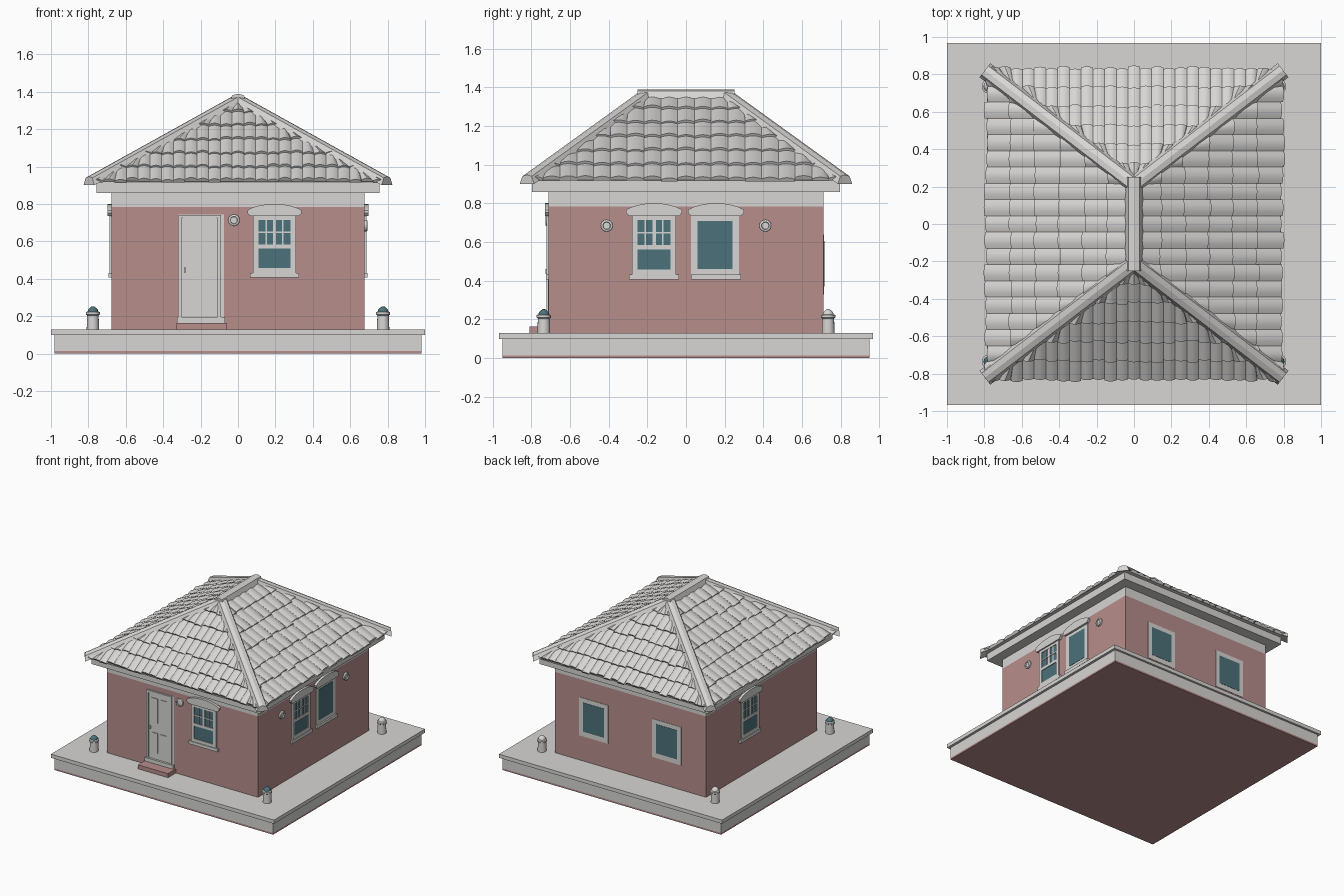
import bpy, bmesh, math, random
from mathutils import Vector, Matrix

if "Cube" in bpy.data.objects:
    bpy.data.objects.remove(bpy.data.objects["Cube"])

random.seed(4)


def material(name, rgb):
    m = bpy.data.materials.new(name)
    m.diffuse_color = (*rgb, 1)
    m.use_nodes = True
    m.node_tree.nodes["Principled BSDF"].inputs["Base Color"].default_value = m.diffuse_color
    return m


GREY = material("pale grey", (0.68, 0.67, 0.66))
PINK = material("dusty pink", (0.47, 0.27, 0.26))
TEAL = material("teal glass", (0.07, 0.165, 0.195))


def finish(name, bm, mat, turn=0, smooth=False):
    bmesh.ops.recalc_face_normals(bm, faces=bm.faces)
    bm.transform(Matrix.Rotation(math.radians(turn), 4, 'Z'))
    me = bpy.data.meshes.new(name)
    bm.to_mesh(me)
    bm.free()
    me.materials.append(mat)
    ob = bpy.data.objects.new(name, me)
    bpy.context.collection.objects.link(ob)
    if smooth:
        bpy.ops.object.select_all(action='DESELECT')
        ob.select_set(True)
        bpy.context.view_layer.objects.active = ob
        bpy.ops.object.shade_smooth_by_angle(angle=math.radians(40))
    return ob


def box(name, x, y, z, mat, turn=0):
    bm = bmesh.new()
    bmesh.ops.create_cube(bm, size=1)
    for v in bm.verts:
        v.co = [(a + b) / 2 + c * (b - a) for c, (a, b) in zip(v.co, (x, y, z))]
    return finish(name, bm, mat, turn)


def slab(name, hx, hy, z0, z1, mat):
    return box(name, (-hx, hx), (-hy, hy), (z0, z1), mat)


def loft(name, rings, mat, turn=0, smooth=False):
    bm = bmesh.new()
    rows = [[bm.verts.new(p) for p in ring] for ring in rings]
    n = len(rows[0])
    for a, b in zip(rows, rows[1:]):
        for i in range(n):
            bm.faces.new((a[i], a[(i + 1) % n], b[(i + 1) % n], b[i]))
    bm.faces.new(rows[0])
    bm.faces.new(rows[-1])
    return finish(name, bm, mat, turn, smooth)


# Plinth, walls and eaves
slab("plinth_foot", 0.98, 0.95, 0, 0.014, PINK)
slab("plinth", 0.98, 0.95, 0.014, 0.1, GREY)
slab("plinth_top", 1.0, 0.967, 0.1, 0.13, GREY)
WX, WY = 0.677, 0.71
slab("walls", WX, WY, 0.13, 0.785, PINK)
slab("wall_top_band", WX, WY, 0.785, 0.86, GREY)
slab("eaves_box", 0.757, 0.795, 0.86, 0.918, GREY)

# Roof core
EX, EY, RY, Z0, Z1 = 0.785, 0.825, 0.21, 0.918, 1.358
bm = bmesh.new()
for p in [(sx * EX, sy * EY, Z0) for sx in (-1, 1) for sy in (-1, 1)] + [(0, -RY, Z1), (0, RY, Z1)]:
    bm.verts.new(p)
bmesh.ops.convex_hull(bm, input=bm.verts)
finish("roof_core", bm, GREY)


# Overlapping arched tiles on one slope, clipped to its outline
def tiles(name, turn, eave, top, w0, w1, courses, width):
    bm = bmesh.new()
    normal = Vector((0, -(Z1 - Z0), eave - top)).normalized()

    def point(t, u, h):
        half = w0 + (w1 - w0) * t
        u = max(-half, min(half, u))
        return Vector((u, -(eave + (top - eave) * t), Z0 + (Z1 - Z0) * t)) + normal * h

    count = round(2 * w0 / width)
    width = 2 * w0 / count
    seg = 4
    for c in range(courses):
        for k in range(count):
            u0 = -w0 + k * width
            half = w0 + (w1 - w0) * c / courses
            if u0 >= half or u0 + width <= -half:
                continue
            t0 = c / courses + random.uniform(-0.012, 0.012)
            t1 = (c + 1) / courses + 0.015
            lift = 0.013 + random.uniform(-0.003, 0.003)
            rows = []
            for i in range(seg + 1):
                u = u0 + width * i / seg
                arch = 0.011 * math.sin(math.pi * i / seg)
                rows.append([bm.verts.new(point(t0, u, 0)),
                             bm.verts.new(point(t0, u, lift + arch)),
                             bm.verts.new(point(min(t1, 1), u, 0.002 + arch * 0.8))])
            for a, b in zip(rows, rows[1:]):
                bm.faces.new((a[0], b[0], b[1], a[1]))
                bm.faces.new((a[1], b[1], b[2], a[2]))
    bmesh.ops.dissolve_degenerate(bm, dist=1e-5, edges=bm.edges)
    finish(name, bm, GREY, turn, True)


for side, turn in (("front", 0), ("back", 180)):
    tiles(side + "_tiles", turn, EY, RY, EX, 0, 6, 0.062)
for side, turn in (("right", 90), ("left", -90)):
    tiles(side + "_tiles", turn, EX, 0, EY, RY, 6, 0.085)


# Hip and ridge caps
def cap(name, p, q):
    p, q = Vector(p), Vector(q)
    across = (q - p).cross(Vector((0, 0, 1))).normalized()
    shape = [(-0.047, -0.015), (-0.03, 0.024), (0, 0.032), (0.03, 0.024), (0.047, -0.015)]
    loft(name, [[e + across * s + Vector((0, 0, h)) for s, h in shape] for e in (p, q)], GREY)


for sx in (-1, 1):
    for sy in (-1, 1):
        cap("hip_cap", (sx * 0.797, sy * 0.822, Z0 - 0.002), (0, sy * RY, Z1))
cap("ridge_cap", (0, -0.25, Z1), (0, 0.25, Z1))


# Parts fixed on a wall: u along it, out is how far they stand proud
def fixed(name, wall, u0, u1, z0, z1, out, mat):
    turn, dist = wall
    return box(name, (u0, u1), (-dist - out, -dist + 0.02), (z0, z1), mat, turn)


FRONT, RIGHT, BACK, LEFT = (0, WY), (90, WX), (180, WY), (-90, WX)


def hood_and_sill(wall, u):
    turn, dist = wall
    arc = [(0.145 * math.cos(a), 0.765 + 0.036 * math.sin(a) ** 1.5)
           for a in (math.pi * i / 10 for i in range(11))]
    outline = [(-0.13, 0.735), (0.13, 0.735), (0.145, 0.752)] + arc + [(-0.145, 0.752)]
    loft("window_hood", [[(u + x, -dist + d, z) for x, z in outline] for d in (0.02, -0.02)], GREY, turn)
    fixed("window_sill", wall, u - 0.13, u + 0.13, 0.407, 0.432, 0.015, GREY)


def sash_window(wall, u):
    hood_and_sill(wall, u)
    fixed("window_glass", wall, u - 0.1, u + 0.1, 0.44, 0.735, 0.003, TEAL)
    for s in (-1, 1):
        fixed("window_stile", wall, u + s * 0.1 - 0.014, u + s * 0.1 + 0.014, 0.43, 0.74, 0.01, GREY)
        fixed("thin_bar", wall, u + s * 0.045 - 0.004, u + s * 0.045 + 0.004, 0.575, 0.73, 0.007, GREY)
    fixed("middle_bar", wall, u - 0.009, u + 0.009, 0.575, 0.73, 0.008, GREY)
    for z0, z1 in ((0.432, 0.457), (0.562, 0.584), (0.645, 0.653), (0.715, 0.74)):
        fixed("cross_bar", wall, u - 0.1, u + 0.1, z0, z1, 0.009, GREY)


def plain_window(wall, u, z0, z1, w):
    fixed("window_surround", wall, u - w - 0.035, u + w + 0.035, z0 - 0.04, z1 + 0.035, 0.003, GREY)
    fixed("window_pane", wall, u - w, u + w, z0, z1, 0.005, TEAL)


sash_window(FRONT, 0.195)
sash_window(RIGHT, -0.165)
sash_window(LEFT, -0.155)
hood_and_sill(RIGHT, 0.155)
plain_window(RIGHT, 0.15, 0.46, 0.71, 0.09)
plain_window(BACK, -0.33, 0.37, 0.605, 0.095)
plain_window(BACK, 0.325, 0.37, 0.605, 0.095)

# Door, its panels, threshold and step
fixed("door_surround", FRONT, -0.32, -0.075, 0.19, 0.745, 0.003, GREY)
fixed("door", FRONT, -0.295, -0.115, 0.2, 0.725, 0.006, GREY)
for u in (-0.31, -0.1):
    fixed("door_jamb", FRONT, u - 0.009, u + 0.009, 0.19, 0.74, 0.012, GREY)
fixed("door_head", FRONT, -0.319, -0.091, 0.725, 0.742, 0.012, GREY)
for u in (-0.245, -0.165):
    for z0, z1 in ((0.25, 0.41), (0.49, 0.69)):
        fixed("door_panel", FRONT, u - 0.027, u + 0.027, z0, z1, 0.011, GREY)
fixed("door_handle", FRONT, -0.29, -0.278, 0.435, 0.46, 0.016, GREY)
fixed("threshold", FRONT, -0.325, -0.07, 0.165, 0.195, 0.02, GREY)
box("door_step", (-0.33, -0.06), (-0.81, -0.7), (0.13, 0.163), PINK)


# Round parts turned from (radius, height) profiles
def ring(r, n=16):
    return [(r * math.cos(2 * math.pi * i / n), r * math.sin(2 * math.pi * i / n)) for i in range(n)]


for wall, u, z in ((FRONT, -0.022, 0.714), (RIGHT, -0.41, 0.685), (RIGHT, 0.41, 0.685)):
    turn, dist = wall
    steps = [(0.031, -0.01), (0.031, 0.012), (0.026, 0.016), (0.02, 0.016), (0.018, 0.008)]
    loft("wall_roundel", [[(u + x, -dist - d, z + y) for x, y in ring(r)] for r, d in steps], GREY, turn, True)

# Corner bollards, the front pair with teal lamp tops
for sx in (-1, 1):
    for sy in (-1, 1):
        bx, by = sx * 0.776, sy * 0.735
        body = [(0.033, 0.13), (0.031, 0.205), (0.038, 0.21), (0.038, 0.222), (0.028, 0.226)]
        lamp = [(0.028, 0.224), (0.026, 0.236), (0.016, 0.246), (0.006, 0.253)]
        for name, prof, mat in (("bollard", body, GREY), ("bollard_lamp", lamp, TEAL if sy < 0 else GREY)):
            loft(name, [[(bx + x, by + y, z) for x, y in ring(r)] for r, z in prof], mat, 0, True)
